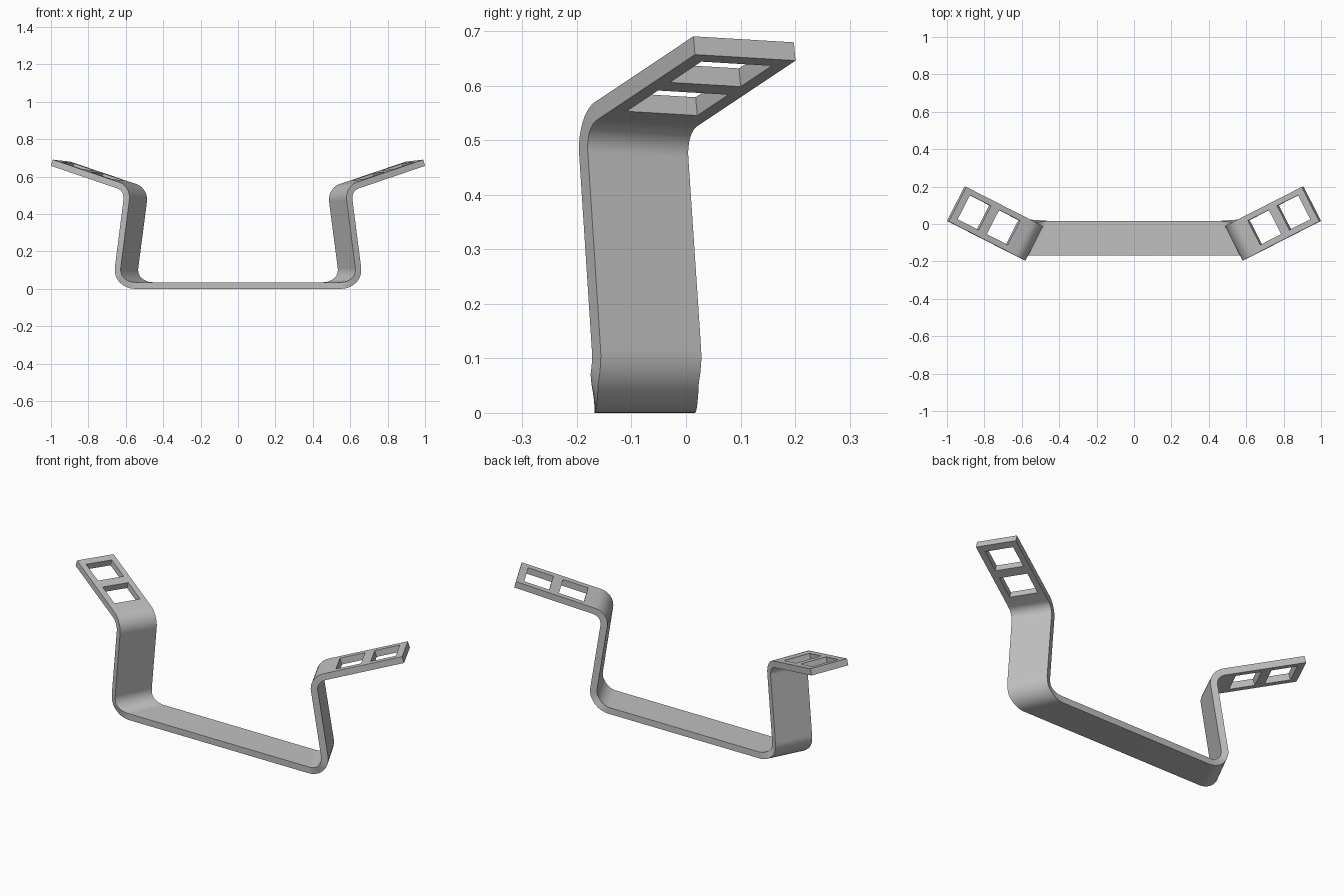
import bpy, bmesh
from math import radians, sin, cos, tan
from mathutils import Vector

if "Cube" in bpy.data.objects:
    bpy.data.objects.remove(bpy.data.objects["Cube"])

TURN = radians(27)            # plan angle of the arms
THICK = 0.035
WIDTH = 0.207
COLUMNS = [0, 0.032, 0.177, WIDTH]   # positions across the strip
BAR_FRONT = -0.168            # front edge of the straight bar
LINE_Y = -0.492               # where the arm's front edge line meets x = 0
TAB_DROP = 0.011              # slight fall of the tab towards the back


def fillet(a, b, c, radius, steps=10):
    """Points of a rounded corner at b, tangent to both legs."""
    d1, d2 = (a - b).normalized(), (c - b).normalized()
    half = d1.angle(d2) / 2
    centre = b + (d1 + d2).normalized() * (radius / sin(half))
    start = b + d1 * (radius / tan(half)) - centre
    end = b + d2 * (radius / tan(half)) - centre
    return [centre + start.lerp(end, i / steps).normalized() * radius
            for i in range(steps + 1)]


def along(a, b, distance):
    """Point at a horizontal distance back from b towards a."""
    return b + (a - b) * (distance / (b.x - a.x))


# Side profile of one arm: x is distance along the arm, z is height
bar_in = Vector((0.3, 0, THICK / 2))
heel = Vector((0.735, 0, THICK / 2))
shoulder = Vector((0.661, 0, 0.536))
tip = Vector((0.995 / cos(TURN), 0, 0.674))
lower_bend = fillet(bar_in, heel, shoulder, 0.085)
upper_bend = fillet(heel, shoulder, tip, 0.07)
tab = [along(shoulder, tip, d) for d in (0.338, 0.212, 0.163, 0.037)] + [tip]
profile = lower_bend + upper_bend + tab
tab_start = len(lower_bend)
window_rows = [len(profile) - 5, len(profile) - 3]


def place(index, point, across):
    """Profile point and position across the strip to model space."""
    x = point.x * cos(TURN)
    y = LINE_Y + point.x * sin(TURN)
    if y < BAR_FRONT and index < tab_start:   # straight bar edges run into the bend
        x -= (BAR_FRONT - y) * tan(TURN)
        y = BAR_FRONT
    z = point.z
    if index >= tab_start:
        z -= TAB_DROP * across / WIDTH
    return Vector((x - across * sin(TURN), y + across * cos(TURN), z))


# Middle sheet: mirrored arms joined by the bar, with window cells left open
bm = bmesh.new()
arms = []
for side in (1, -1):
    rows = []
    for i, p in enumerate(profile):
        row = []
        for across in COLUMNS:
            co = place(i, p, across)
            co.x *= side
            row.append(bm.verts.new(co))
        rows.append(row)
    arms.append(rows)


def strip(row_a, row_b, window=False):
    for j in range(len(COLUMNS) - 1):
        if not (window and j == 1):
            bm.faces.new((row_a[j], row_b[j], row_b[j + 1], row_a[j + 1]))


strip(arms[1][0], arms[0][0])
for rows in arms:
    for i in range(len(rows) - 1):
        strip(rows[i], rows[i + 1], i in window_rows)
bmesh.ops.recalc_face_normals(bm, faces=bm.faces[:])
mesh = bpy.data.meshes.new("bent_strap")
bm.to_mesh(mesh)
bm.free()
strap = bpy.data.objects.new("bent_strap", mesh)
bpy.context.collection.objects.link(strap)

# Plate thickness
solid = strap.modifiers.new("thickness", 'SOLIDIFY')
solid.thickness = THICK
solid.offset = 0
solid.use_even_offset = True
solid.use_quality_normals = True
bpy.ops.object.select_all(action='DESELECT')
strap.select_set(True)
bpy.context.view_layer.objects.active = strap
bpy.ops.object.modifier_apply(modifier=solid.name)
bpy.ops.object.shade_smooth_by_angle(angle=radians(30))

# Grey metal
grey = bpy.data.materials.new("grey_metal")
grey.use_nodes = True
colour = (0.53, 0.53, 0.53, 1)
grey.diffuse_color = colour
grey.node_tree.nodes["Principled BSDF"].inputs["Base Color"].default_value = colour
strap.data.materials.append(grey)
